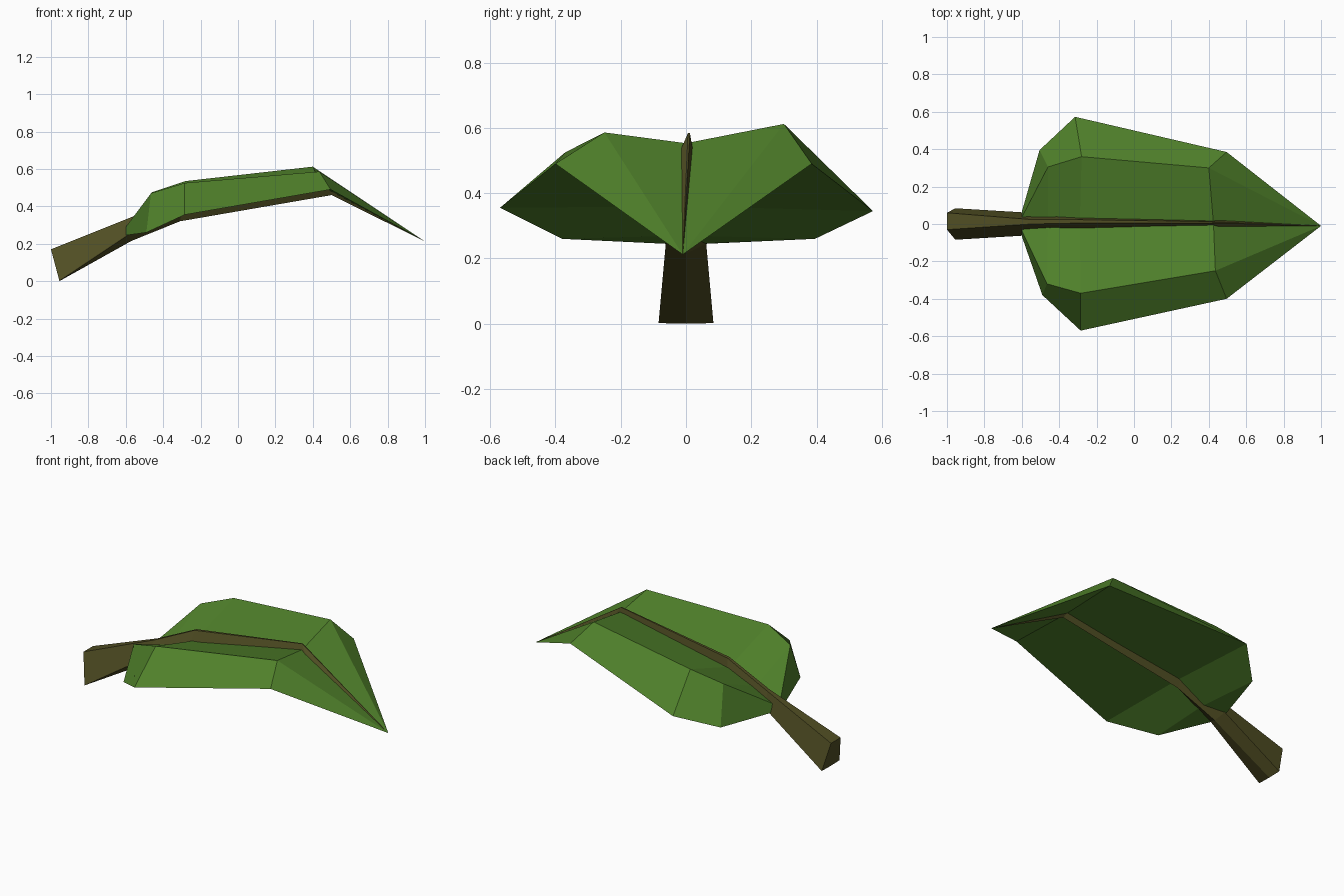
import bpy
import bmesh

if "Cube" in bpy.data.objects:
    bpy.data.objects.remove(bpy.data.objects["Cube"])


def material(name, rgb):
    m = bpy.data.materials.new(name)
    m.diffuse_color = (*rgb, 1)
    m.use_nodes = True
    m.node_tree.nodes["Principled BSDF"].inputs["Base Color"].default_value = m.diffuse_color
    return m


def build(name, bm, mat):
    bmesh.ops.remove_doubles(bm, verts=bm.verts, dist=0.0005)
    bmesh.ops.dissolve_degenerate(bm, edges=bm.edges, dist=0.0005)
    bmesh.ops.recalc_face_normals(bm, faces=bm.faces)
    me = bpy.data.meshes.new(name)
    bm.to_mesh(me)
    bm.free()
    me.materials.append(mat)
    ob = bpy.data.objects.new(name, me)
    bpy.context.collection.objects.link(ob)


def skin(bm, rows):
    """Join matching points of neighbouring closed sections with flat quads."""
    rows = [[bm.verts.new(p) for p in r] for r in rows]
    for a, b in zip(rows, rows[1:]):
        n = len(a)
        for i in range(n):
            j = (i + 1) % n
            bm.faces.new((a[i], a[j], b[j], b[i]))
    bm.faces.new(rows[0])


green = material("leaf green", (0.081, 0.222, 0.024))
bark = material("stem brown", (0.081, 0.076, 0.017))
tip = (1.0, -0.01, 0.212)

# Leaf blade: each section runs left edge, left fold, upper midrib,
# right fold, right edge, lower midrib
sections = [
    [(-0.60, 0.065, 0.245), (-0.60, 0.035, 0.29), (-0.60, 0, 0.28),
     (-0.60, -0.035, 0.29), (-0.60, -0.065, 0.245), (-0.60, 0, 0.243)],
    [(-0.505, 0.395, 0.26), (-0.46, 0.305, 0.475), (-0.46, 0, 0.345),
     (-0.465, -0.32, 0.47), (-0.49, -0.38, 0.26), (-0.48, 0, 0.27)],
    [(-0.315, 0.573, 0.345), (-0.28, 0.36, 0.535), (-0.29, 0, 0.415),
     (-0.285, -0.37, 0.525), (-0.285, -0.57, 0.355), (-0.295, 0, 0.36)],
    [(0.495, 0.385, 0.49), (0.40, 0.30, 0.612), (0.425, 0, 0.553),
     (0.435, -0.25, 0.586), (0.495, -0.40, 0.49), (0.48, 0, 0.49)],
    [tip] * 6,
]
bm = bmesh.new()
skin(bm, sections)
build("leaf_blade", bm, green)

# Stem: five-sided section (keel, two sides, narrow top), tapering to the tip
stations = [  # keel x, z; side x, half width, z; top x, y centre, half width, z
    ((-0.955, 0.0), (-0.955, 0.084, 0.002), (-1.0, 0.015, 0.045, 0.17)),
    ((-0.57, 0.215), (-0.59, 0.062, 0.245), (-0.55, 0.012, 0.012, 0.35)),
    ((-0.31, 0.32), (-0.30, 0.042, 0.375), (-0.29, 0.014, 0.009, 0.475)),
    ((0.50, 0.46), (0.47, 0.024, 0.515), (0.42, 0.009, 0.003, 0.584)),
]
rows = []
for (kx, kz), (sx, w, sz), (tx, ty, tw, tz) in stations:
    rows.append([(kx, 0, kz), (sx, w, sz), (tx, ty + tw, tz),
                 (tx, ty - tw, tz), (sx, -w, sz)])
rows.append([tip] * 5)
bm = bmesh.new()
skin(bm, rows)
build("stem", bm, bark)
